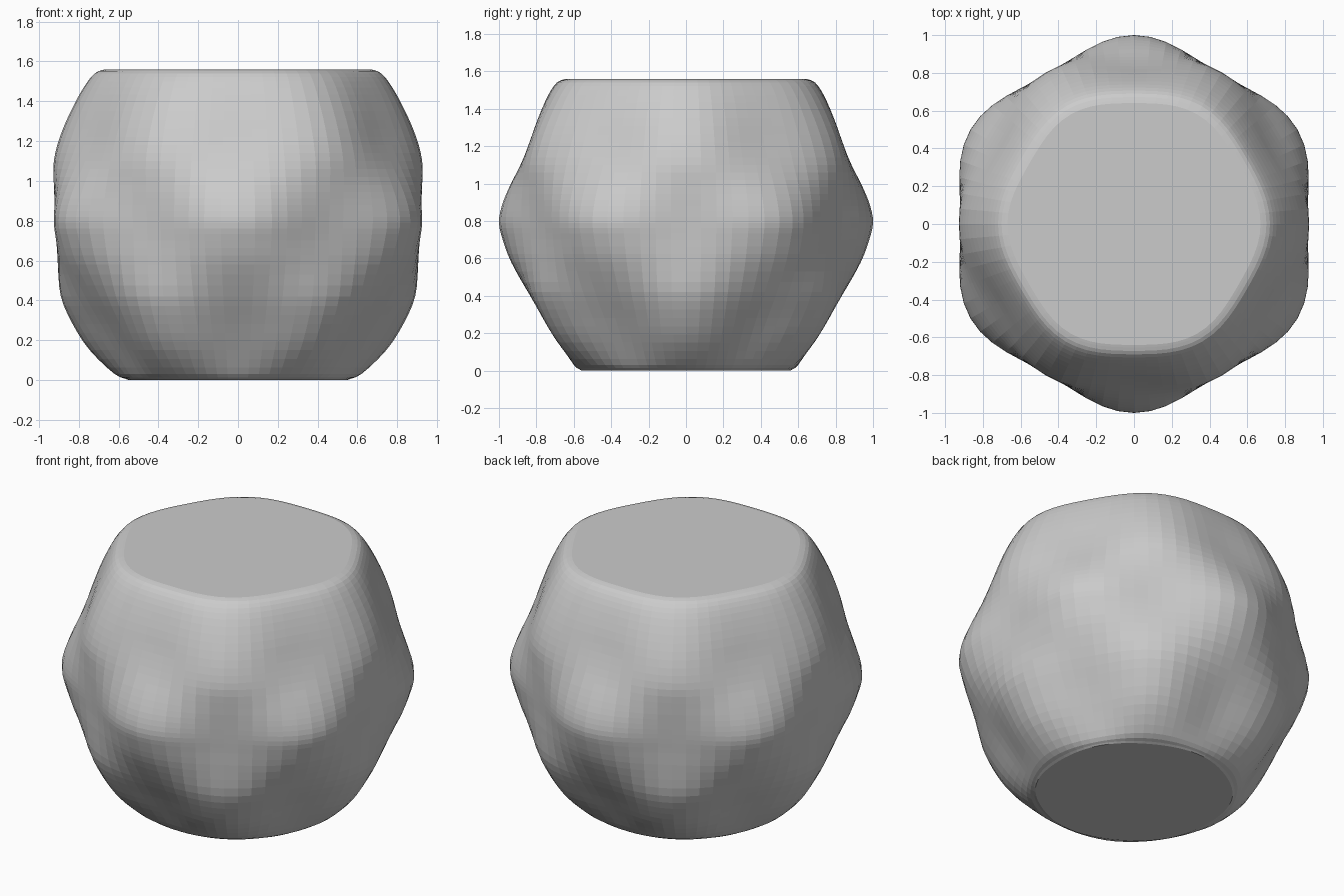
import bpy, bmesh, math

if "Cube" in bpy.data.objects:
    bpy.data.objects.remove(bpy.data.objects["Cube"])

SEGMENTS = 72
STEPS = 3

# Profile: height, radius on the six corner azimuths (0, 60..), radius between them (30, 90..)
PROFILE = [
    (0.003, 0.55, 0.56), (0.03, 0.62, 0.60), (0.15, 0.745, 0.675),
    (0.28, 0.83, 0.755), (0.42, 0.89, 0.845), (0.58, 0.905, 0.935),
    (0.70, 0.91, 0.98), (0.79, 0.915, 1.0), (0.88, 0.92, 0.985),
    (0.98, 0.925, 0.945), (1.10, 0.925, 0.885), (1.22, 0.895, 0.835),
    (1.35, 0.84, 0.79), (1.47, 0.775, 0.738), (1.54, 0.72, 0.69),
    (1.56, 0.67, 0.64),
]


def smooth(points, steps):
    """Catmull-Rom curve through the profile points."""
    out = []
    n = len(points)
    for i in range(n - 1):
        a, b, c, d = (points[min(max(k, 0), n - 1)] for k in range(i - 1, i + 3))
        for s in range(steps):
            t = s / steps
            out.append(tuple(
                0.5 * (2 * q + (r - p) * t + (2 * p - 5 * q + 4 * r - u) * t * t
                       + (3 * q - p - 3 * r + u) * t ** 3)
                for p, q, r, u in zip(a, b, c, d)))
    out.append(points[-1])
    return out


# Lumpy body: rings blended between the two profiles six times around
bm = bmesh.new()
rings = []
for z, corner, between in smooth(PROFILE, STEPS):
    ring = []
    for k in range(SEGMENTS):
        ang = 2 * math.pi * k / SEGMENTS
        w = 0.5 - 0.5 * math.cos(6 * ang)
        r = corner * (1 - w) + between * w
        ring.append(bm.verts.new((r * math.cos(ang), r * math.sin(ang), max(z, 0))))
    rings.append(ring)
for lo, hi in zip(rings, rings[1:]):
    for k in range(SEGMENTS):
        j = (k + 1) % SEGMENTS
        bm.faces.new((lo[k], lo[j], hi[j], hi[k]))

# Flat bottom and top
for v in rings[0]:
    v.co.z = 0
bm.faces.new(rings[0][::-1])
bm.faces.new(rings[-1])

mesh = bpy.data.meshes.new("lumpy_body")
bm.to_mesh(mesh)
bm.free()
body = bpy.data.objects.new("lumpy_body", mesh)
bpy.context.collection.objects.link(body)
